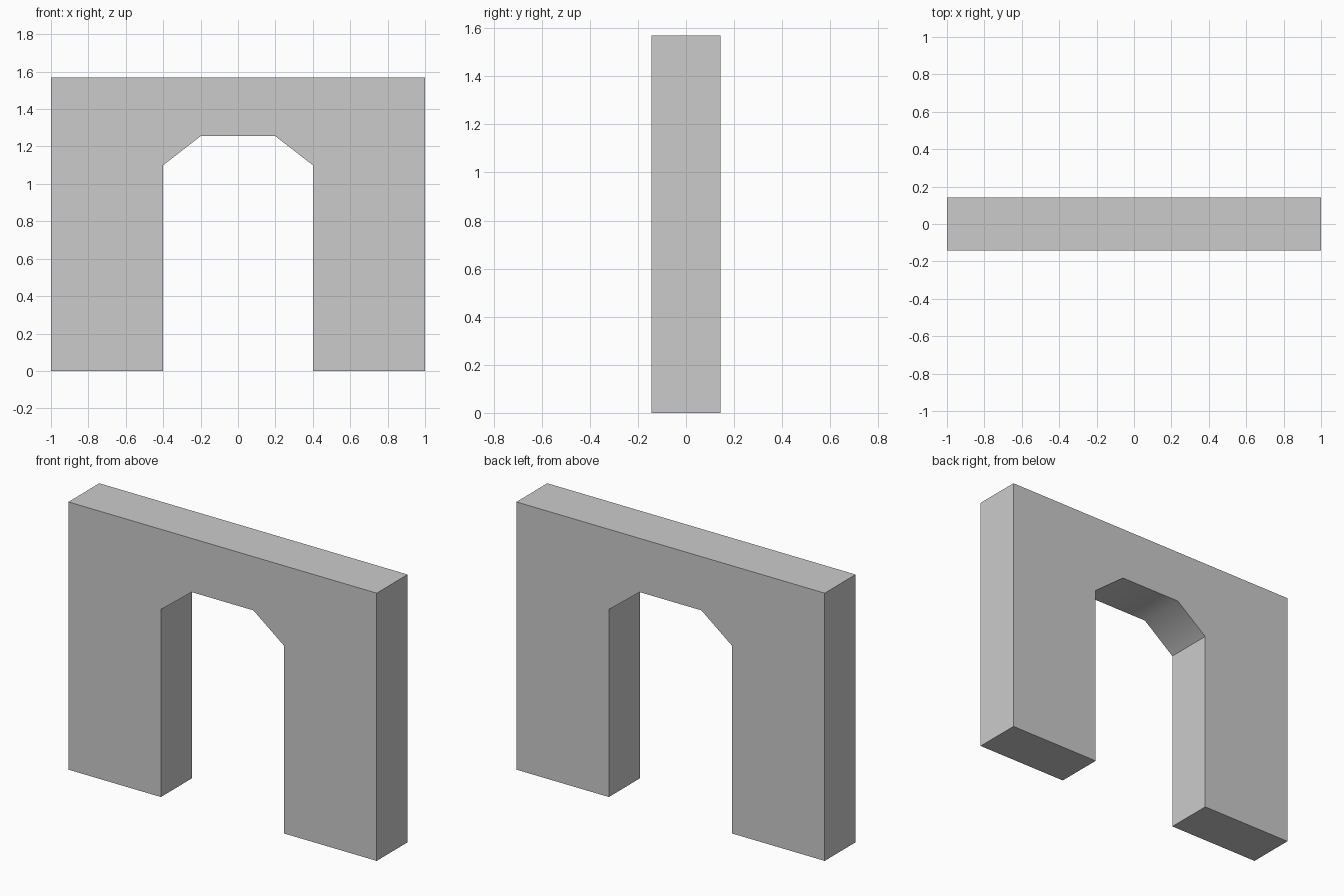
import bpy
import bmesh
from math import radians

if "Cube" in bpy.data.objects:
    bpy.data.objects.remove(bpy.data.objects["Cube"])

HEIGHT, DEPTH = 1.57, 0.286

# Right half of the front outline, from the opening's foot round to the crown
outer = [(0.4, 0), (1, 0), (1, HEIGHT)]
opening = [(0.2, 1.255), (0.4, 1.10)]
right = outer
left = [(-x, z) for x, z in reversed(outer)]
outline = right + left + [(-x, z) for x, z in reversed(opening)] + opening

# Extrude the outline through the wall thickness
bm = bmesh.new()
front = bm.faces.new([bm.verts.new((x, -DEPTH / 2, z)) for x, z in outline])
extruded = bmesh.ops.extrude_face_region(bm, geom=[front])["geom"]
back_verts = [v for v in extruded if isinstance(v, bmesh.types.BMVert)]
bmesh.ops.translate(bm, vec=(0, DEPTH, 0), verts=back_verts)
bmesh.ops.recalc_face_normals(bm, faces=bm.faces)

mesh = bpy.data.meshes.new("arch_wall")
bm.to_mesh(mesh)
bm.free()
wall = bpy.data.objects.new("arch_wall", mesh)
bpy.context.collection.objects.link(wall)

# Soft shading across the arch crown, sharp edges elsewhere
bpy.context.view_layer.objects.active = wall
wall.select_set(True)
bpy.ops.object.shade_smooth_by_angle(angle=radians(45))
